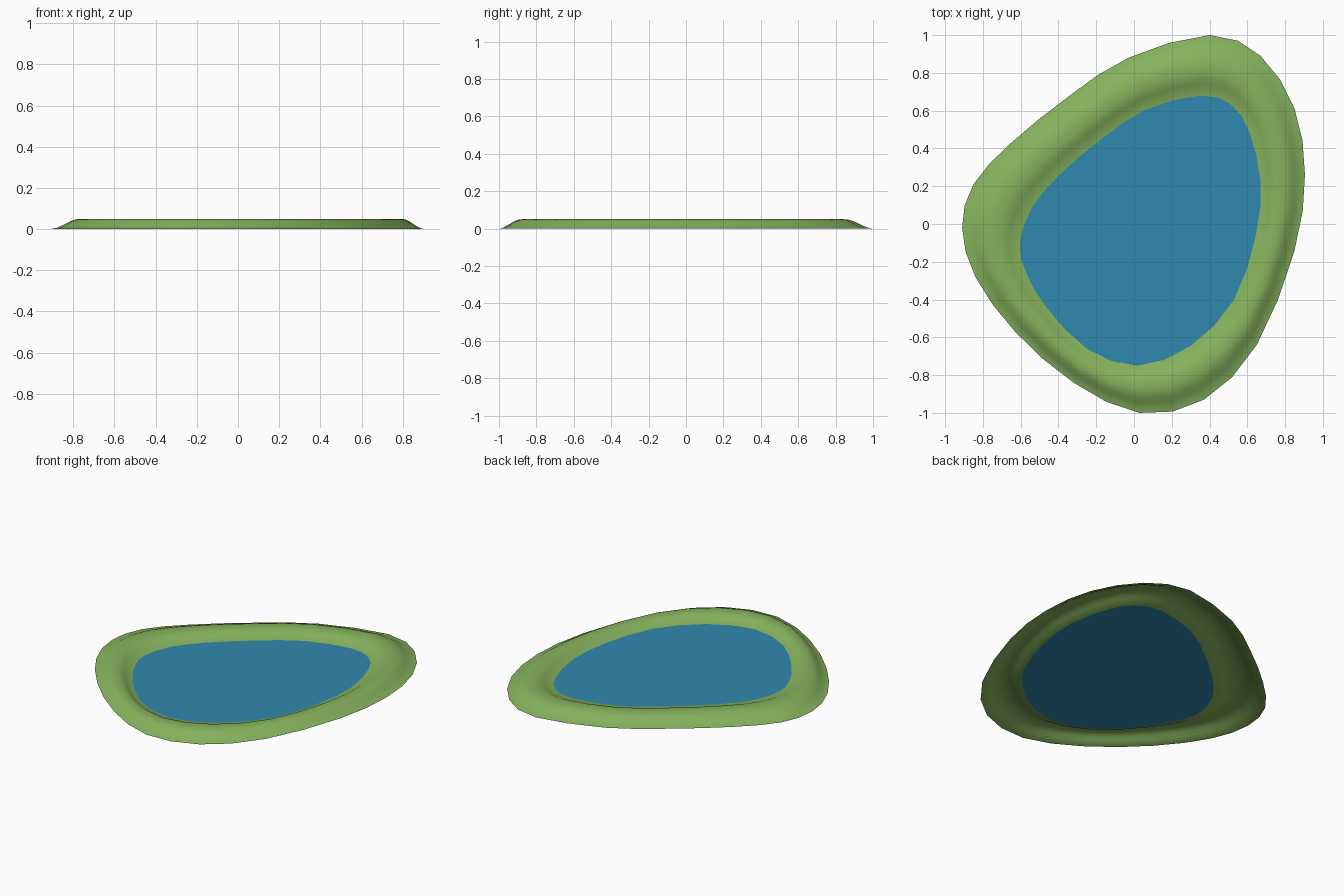
import bpy, bmesh
from mathutils import Vector

if "Cube" in bpy.data.objects:
    bpy.data.objects.remove(bpy.data.objects["Cube"])

# Outlines seen from above (control points, matched pairwise)
OUTER = [(0.40, 1.00), (0.67, 0.89), (0.85, 0.61), (0.905, 0.13 + 0.13), (0.85, -0.14), (0.65, -0.64),
         (0.37, -0.93), (0.03, -1.00), (-0.32, -0.84), (-0.63, -0.57), (-0.84, -0.28),
         (-0.91, -0.02), (-0.85, 0.21), (-0.65, 0.43), (-0.34, 0.68), (-0.03, 0.88)]
INNER = [(0.35, 0.68), (0.51, 0.635), (0.61, 0.49), (0.67, 0.22), (0.645, -0.06), (0.53, -0.40),
         (0.30, -0.645), (0.02, -0.75), (-0.25, -0.66), (-0.465, -0.44), (-0.57, -0.26),
         (-0.605, -0.11), (-0.545, 0.08), (-0.40, 0.255), (-0.185, 0.44), (0.06, 0.605)]
# Bank cross-section: (fraction from outer edge to water, height)
BANK = [(0, 0), (0.1, 0.006), (0.2, 0.02), (0.3, 0.036), (0.4, 0.047), (0.5, 0.05),
        (0.62, 0.049), (0.71, 0.044), (0.8, 0.032), (0.9, 0.02), (1, 0.015)]


def smooth_loop(pts, steps=2):
    """Closed Catmull-Rom curve through the control points."""
    p = [Vector(q) for q in pts]
    n, out = len(p), []
    for i in range(n):
        a, b, c, d = p[i - 1], p[i], p[(i + 1) % n], p[(i + 2) % n]
        for s in range(steps):
            t = s / steps
            out.append(0.5 * (2 * b + (c - a) * t + (2 * a - 5 * b + 4 * c - d) * t ** 2
                              + (3 * b - a - 3 * c + d) * t ** 3))
    return out


def make_object(name, bm, colour_name, colour):
    bmesh.ops.recalc_face_normals(bm, faces=bm.faces)
    if sum(f.normal.z for f in bm.faces) < 0:
        bmesh.ops.reverse_faces(bm, faces=bm.faces)
    for f in bm.faces:
        f.smooth = True
    mesh = bpy.data.meshes.new(name)
    bm.to_mesh(mesh)
    bm.free()
    mat = bpy.data.materials.new(colour_name)
    mat.diffuse_color = (*colour, 1)
    mat.use_nodes = True
    mat.node_tree.nodes["Principled BSDF"].inputs["Base Color"].default_value = mat.diffuse_color
    mesh.materials.append(mat)
    obj = bpy.data.objects.new(name, mesh)
    bpy.context.collection.objects.link(obj)


outer, inner = smooth_loop(OUTER), smooth_loop(INNER)
n = len(outer)

# Grassy bank: rings lofted from the outer edge over the crest to the water
bm = bmesh.new()
rings = [[bm.verts.new((*o.lerp(i, f), z)) for o, i in zip(outer, inner)] for f, z in BANK]
for r0, r1 in zip(rings, rings[1:]):
    for k in range(n):
        j = (k + 1) % n
        bm.faces.new((r0[k], r0[j], r1[j], r1[k]))
make_object("grass_bank", bm, "grass green", (0.24, 0.45, 0.11))

# Flat water surface
bm = bmesh.new()
bm.faces.new([bm.verts.new((p.x, p.y, BANK[-1][1])) for p in inner])
make_object("water", bm, "water blue", (0.03, 0.25, 0.43))
